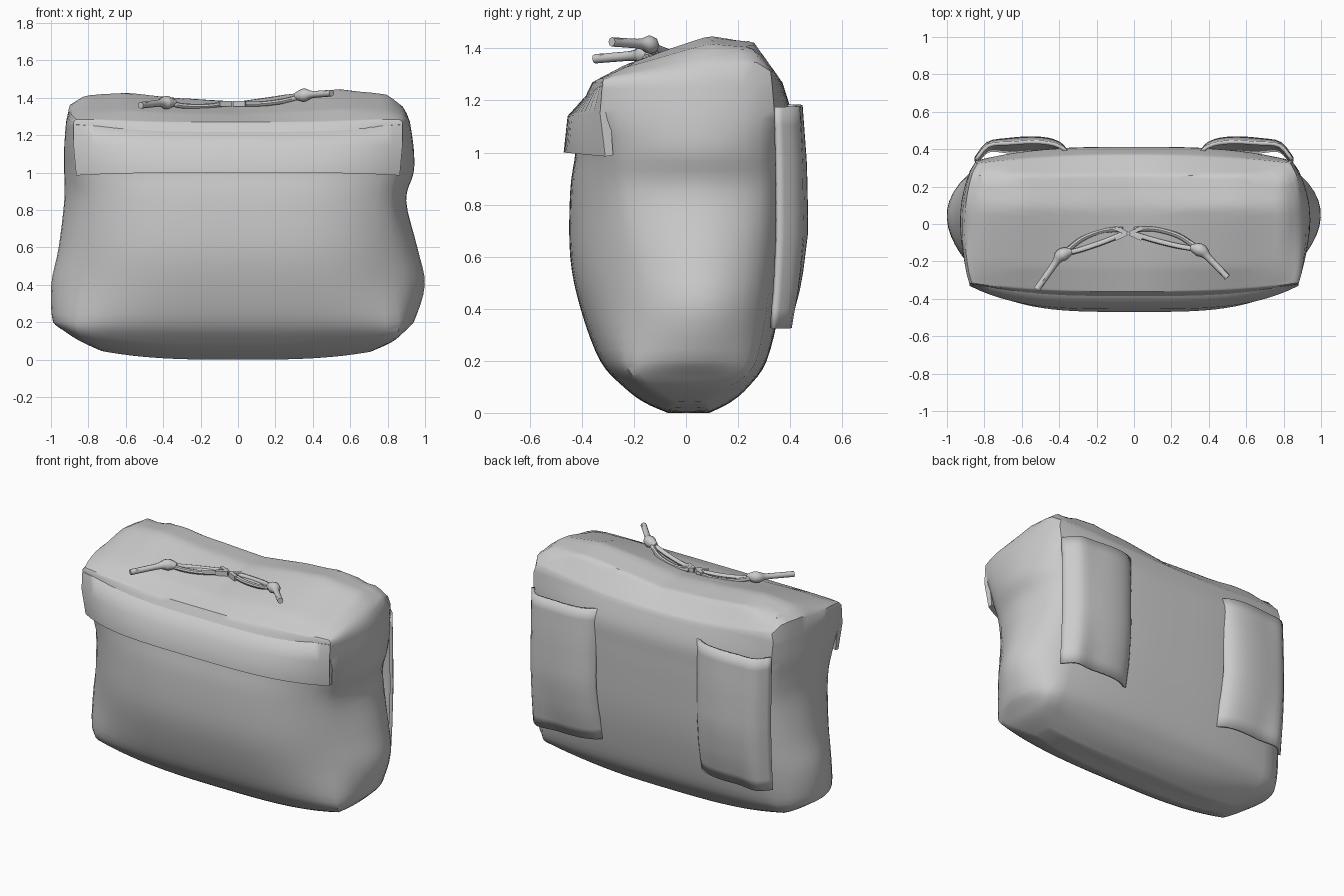
import bpy, math
from mathutils import Vector

if "Cube" in bpy.data.objects:
    bpy.data.objects.remove(bpy.data.objects["Cube"])


def lerp_table(t, x):
    if x <= t[0][0]:
        return t[0][1]
    for (a, va), (b, vb) in zip(t, t[1:]):
        if x <= b:
            return va + (vb - va) * (x - a) / (b - a)
    return t[-1][1]


def catmull(rows, steps):
    out = []
    for i in range(len(rows) - 1):
        p0, p1, p2, p3 = (rows[min(max(i + k, 0), len(rows) - 1)] for k in (-1, 0, 1, 2))
        for s in range(steps):
            t = s / steps
            out.append([0.5 * (2 * b + (c - a) * t + (2 * a - 5 * b + 4 * c - d) * t * t
                               + (3 * b - a - 3 * c + d) * t ** 3)
                        for a, b, c, d in zip(p0, p1, p2, p3)])
    return out + [list(rows[-1])]


def make(name, verts, faces, angle=40):
    me = bpy.data.meshes.new(name)
    me.from_pydata(verts, [], faces)
    me.update()
    ob = bpy.data.objects.new(name, me)
    bpy.context.collection.objects.link(ob)
    bpy.ops.object.select_all(action='DESELECT')
    ob.select_set(True)
    bpy.context.view_layer.objects.active = ob
    bpy.ops.object.mode_set(mode='EDIT')
    bpy.ops.mesh.select_all(action='SELECT')
    bpy.ops.mesh.normals_make_consistent(inside=False)
    bpy.ops.object.mode_set(mode='OBJECT')
    bpy.ops.object.shade_smooth_by_angle(angle=math.radians(angle))
    return ob


def loft(name, rings, closed=True, caps=True, angle=40):
    n = len(rings[0])
    verts = [v for r in rings for v in r]
    faces = [(i * n + j, i * n + (j + 1) % n, (i + 1) * n + (j + 1) % n, (i + 1) * n + j)
             for i in range(len(rings) - 1) for j in range(n if closed else n - 1)]
    if caps:
        faces += [tuple(range(n))[::-1], tuple(range(len(verts) - n, len(verts)))]
    return make(name, verts, faces, angle)


# Body sections: z, corner x, left side x, right side x, front y, front corner y, back y, back corner y
ROWS = [(0.00, .70, .73, .71, -.07, -.05, .09, .07),
        (0.04, .80, .84, .82, -.16, -.13, .17, .14),
        (0.10, .85, .92, .88, -.24, -.20, .24, .22),
        (0.20, .86, .99, .94, -.33, -.23, .31, .27),
        (0.40, .83, 1.0, 1.0, -.405, -.24, .36, .31),
        (0.60, .82, .96, .96, -.445, -.25, .39, .325),
        (0.85, .81, .93, .90, -.445, -.275, .405, .335),
        (1.00, .84, .93, .94, -.425, -.29, .41, .335),
        (1.13, .87, .93, .94, -.42, -.31, .41, .34),
        (1.27, .88, .92, .92, -.36, -.32, .37, .33)]
RISE_Y = [(-.36, 0), (-.23, .06), (-.1, .1), (0, .13), (.09, .155), (.26, .135), (.37, 0)]
RISE_X = [(-.93, 0), (-.9, .6), (-.82, .92), (-.6, 1.03), (-.35, .85), (0, .72),
          (.3, 1.0), (.55, 1.15), (.8, .95), (.88, .55), (.93, 0)]


def ring(row):
    z, xc, xl, xr, yf, yfc, yb, ybc = row
    pts = []
    N, M = 24, 12
    xb = xc - .03 * min(1, z / .2)

    def side(t, xs):
        base = xc + (xb - xc) * t
        return base + (xs - (xc + xb) / 2) * math.sin(math.pi * t ** 1.15) ** .65

    for i in range(N):
        u = -1 + 2 * i / N
        pts.append((u * xc, yfc + (yf - yfc) * (1 - abs(u) ** 3.6)))
    for i in range(M):
        t = i / M
        pts.append((side(t, xr), yfc + (ybc - yfc) * t))
    for i in range(N):
        u = 1 - 2 * i / N
        pts.append((u * xb, ybc + (yb - ybc) * (1 - abs(u) ** 3)))
    pts.append((-xb, ybc))
    for i in range(1, M):
        t = 1 - i / M
        pts.append((-side(t, xl), yfc + (ybc - yfc) * t))
    return pts


def lifted(x, y, z):
    return (x, y, z + .12 * abs(x) ** 3 * max(0, 1 - z / .2))


sections = catmull(ROWS, 4)
rings = [[lifted(x * s, y * s, 0) for x, y in ring(sections[0])] for s in (.02, .5, .8)]
rings += [[lifted(x, y, r[0]) for x, y in ring(r)] for r in sections]
top = ring(sections[-1])
for s in (.985, .965, .94, .91, .87, .83, .79, .75, .71, .67, .6, .5, .4, .3, .2, .1, .01):
    rings.append([(x * s, y * s, 1.27 + lerp_table(RISE_Y, y * s) * lerp_table(RISE_X, x * s))
                  for x, y in top])
loft("bag_body", rings)

# Overhanging front flap
corner = [(-.30, 1.265), (-.322, 1.257), (-.33, 1.15), (-.31, .985), (-.28, .99)]
centre = [(-.33, 1.245), (-.365, 1.24), (-.455, 1.14), (-.47, 1.0), (-.39, 1.005)]
flap = []
for i in range(33):
    u = -1 + i / 16
    k = 1 - abs(u) ** 3.6
    flap.append([(u * (.88 if j < 3 else .865), a[0] + (b[0] - a[0]) * k, a[1] + (b[1] - a[1]) * k)
                 for j, (a, b) in enumerate(zip(corner, centre))])
loft("front_flap", flap, angle=58)

# Padded shoulder straps on the back
section = catmull([(.35, .395), (.385, .43), (.45, .453), (.55, .46), (.68, .45),
                   (.78, .43), (.845, .35)], 3)
STRAP_Y = [(.33, -.07), (.5, -.025), (.7, 0), (.95, -.005), (1.18, -.022)]
for side, name in ((-1, "left_strap"), (1, "right_strap")):
    grid = []
    for i in range(13):
        z = .33 + .85 * i / 12
        dy = lerp_table(STRAP_Y, z)
        pinch = .015 * math.sin(math.pi * i / 12)
        grid.append([(side * (x + pinch * (.85 - x) / .5),
                      y + dy * (.3 + .7 * min(1, (.85 - x) / .2)), z + .02 * (.6 - x))
                     for x, y in section])
    strap = loft(name, grid, closed=False, caps=False)
    mod = strap.modifiers.new("thickness", 'SOLIDIFY')
    mod.thickness = .02
    mod.offset = 0


# Drawstring cords with knots
def cord(name, pts, radii):
    path = catmull([(*p, r) for p, r in zip(pts, radii)], 4)
    out = []
    for i, p in enumerate(path):
        a, b = path[max(i - 1, 0)], path[min(i + 1, len(path) - 1)]
        d = (Vector(b[:3]) - Vector(a[:3])).normalized()
        u = d.cross(Vector((0, 0, 1))).normalized()
        v = u.cross(d)
        out.append([tuple(Vector(p[:3]) + p[3] * (u * math.cos(k * math.pi / 4) + v * math.sin(k * math.pi / 4)))
                    for k in range(8)])
    return loft(name, out, angle=45)


for side, name, knot, end in ((1, "right", (.36, -.14, 1.415), (.50, -.285, 1.425)),
                              (-1, "left", (-.39, -.165, 1.375), (-.52, -.35, 1.36))):
    k, e = Vector(knot), Vector(end)
    start = Vector((-.03 + side * .03, -.05, 1.37))
    for strand, dy in (("upper", .035), ("lower", -.025)):
        mids = [start.lerp(k, t) + Vector((0, dy * w + .015 * w, -.02 * math.sin(math.pi * t)))
                for t, w in ((0, .4), (.3, 1), (.65, .95), (.9, .25))]
        cord(f"{name}_{strand}_cord", mids + [k], [.014] * 5)
    back = (e - k).normalized()
    ax = (k - start).normalized()
    cord(f"{name}_knot_and_tail", [k - ax * .06, k - ax * .02, k + back * .01, k + back * .05, k.lerp(e, .6), e],
         [.016, .034, .033, .02, .018, .018])

# Cord clasp
for i, (x, y) in enumerate(((-.07, -.035), (.01, -.035), (-.07, -.065), (.01, -.065))):
    bpy.ops.mesh.primitive_cube_add(size=1, location=(x, y, 1.368))
    ob = bpy.context.object
    ob.name = f"clasp_link_{i + 1}"
    ob.scale = (.07, .022, .03)
    ob.rotation_euler[2] = math.radians(25 if i in (1, 2) else -25)
